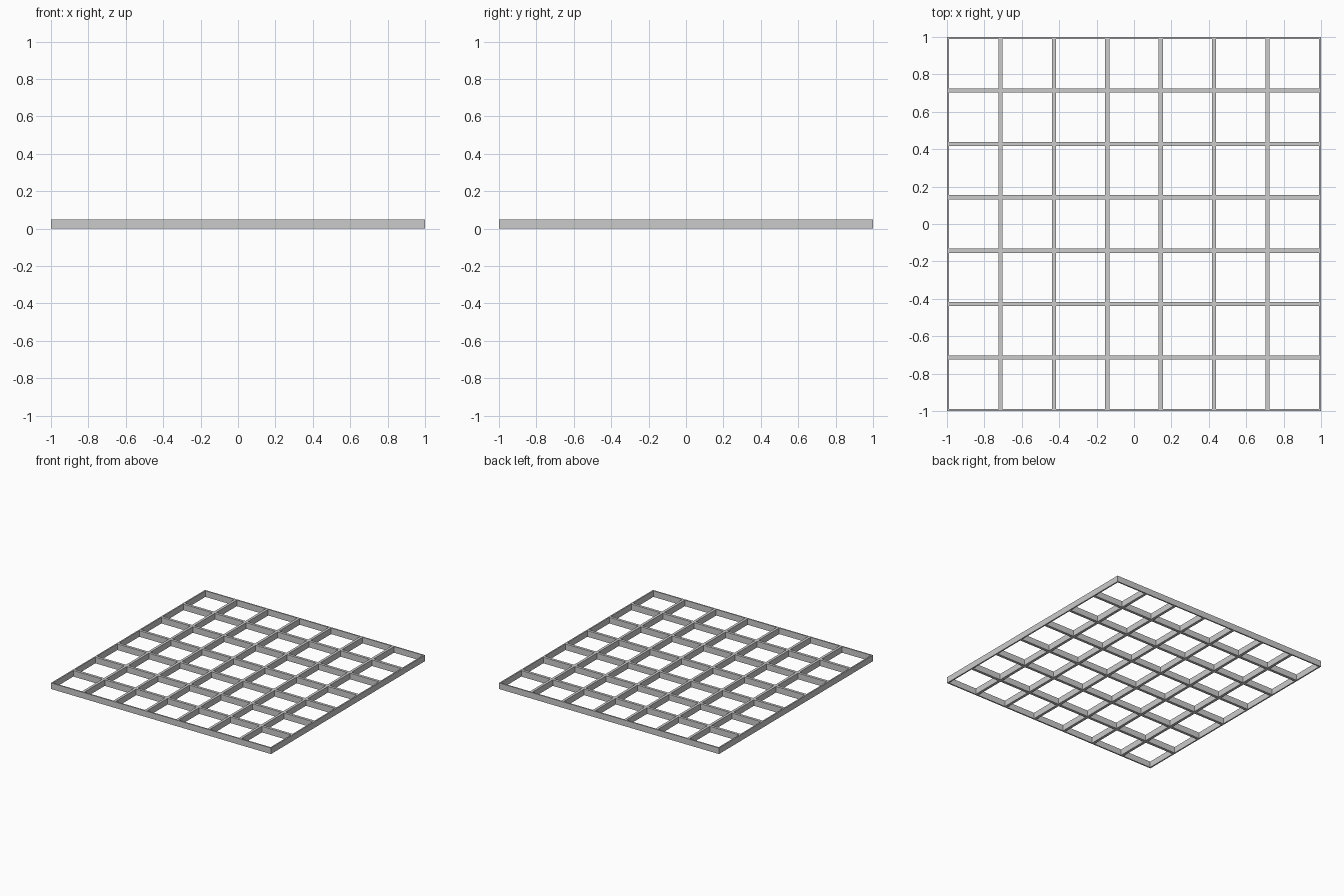
import bpy
import bmesh

if "Cube" in bpy.data.objects:
    bpy.data.objects.remove(bpy.data.objects["Cube"])

CELLS = 7
SIZE = 2.0
WALL = 0.011      # half of an inner bar, full rim thickness
HEIGHT = 0.05
PITCH = SIZE / CELLS

# Grid stations: rim, opening, bar, opening ... rim
stations = [-SIZE / 2]
for i in range(CELLS):
    start = -SIZE / 2 + i * PITCH
    stations += [start + WALL, start + PITCH - WALL]
stations.append(SIZE / 2)

# Flat lattice: every patch except the square openings
bm = bmesh.new()
n = len(stations)
verts = [[bm.verts.new((x, y, 0)) for x in stations] for y in stations]
for r in range(n - 1):
    for c in range(n - 1):
        if r % 2 and c % 2:
            continue
        bm.faces.new((verts[r][c], verts[r][c + 1],
                      verts[r + 1][c + 1], verts[r + 1][c]))

# Raise the lattice into a solid
result = bmesh.ops.extrude_face_region(bm, geom=bm.faces[:], use_keep_orig=True)
top = [g for g in result["geom"] if isinstance(g, bmesh.types.BMVert)]
bmesh.ops.translate(bm, verts=top, vec=(0, 0, HEIGHT))
bmesh.ops.recalc_face_normals(bm, faces=bm.faces[:])

mesh = bpy.data.meshes.new("lattice_grid")
bm.to_mesh(mesh)
bm.free()
bpy.context.collection.objects.link(bpy.data.objects.new("lattice_grid", mesh))
